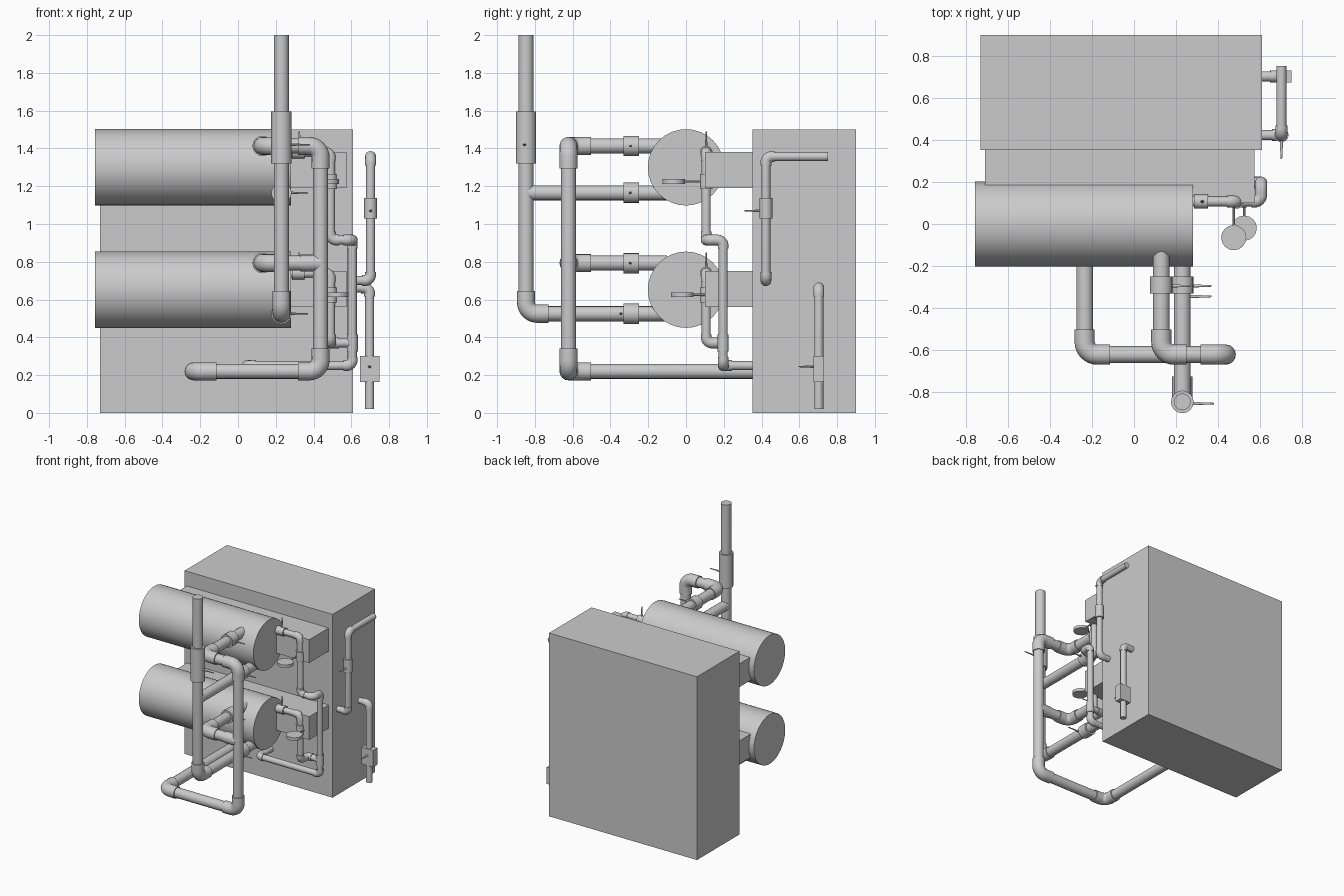
import bpy, math
from mathutils import Vector as V

if "Cube" in bpy.data.objects:
    bpy.data.objects.remove(bpy.data.objects["Cube"])


def finish(name, me):
    """Link a mesh with smooth shading and sharp edges."""
    me.polygons.foreach_set("use_smooth", [True] * len(me.polygons))
    me.set_sharp_from_angle(angle=math.radians(35))
    ob = bpy.data.objects.new(name, me)
    bpy.context.collection.objects.link(ob)
    return ob


def tube(name, pts, r, res=6):
    """Capped round tube along a list of points."""
    cu = bpy.data.curves.new(name, 'CURVE')
    cu.dimensions = '3D'
    cu.bevel_depth, cu.bevel_resolution, cu.use_fill_caps = r, res, True
    sp = cu.splines.new('POLY')
    sp.points.add(len(pts) - 1)
    for p, q in zip(sp.points, pts):
        p.co = (*q, 1)
    tmp = bpy.data.objects.new(name, cu)
    bpy.context.collection.objects.link(tmp)
    me = bpy.data.meshes.new_from_object(tmp.evaluated_get(bpy.context.evaluated_depsgraph_get()))
    bpy.data.objects.remove(tmp)
    return finish(name, me)


def arc(p, u, v, b, n=8):
    """Rounded corner at p between unit directions u and v, bend radius b."""
    c = p + (u + v) * b
    return [c - v * b * math.cos(t) - u * b * math.sin(t)
            for t in (math.pi / 2 * i / n for i in range(n + 1))]


def pipe(name, pts, r, bend, arm):
    """Pipe run with a thicker elbow fitting on each corner."""
    pts = [V(p) for p in pts]
    path = [pts[0]]
    for a, p, c in zip(pts, pts[1:], pts[2:]):
        u, v = (a - p).normalized(), (c - p).normalized()
        bow = arc(p, u, v, bend)
        path += bow
        tube(name + "_elbow", [p + u * arm] + bow + [p + v * arm], r * 1.2)
    tube(name, path + [pts[-1]], r)


def box(name, lo, hi):
    bpy.ops.mesh.primitive_cube_add(size=1, location=[(a + b) / 2 for a, b in zip(lo, hi)])
    ob = bpy.context.object
    ob.name = name
    ob.scale = [b - a for a, b in zip(lo, hi)]


def lever(name, p, d, length, wide):
    """Thin tapered valve lever starting at p along d."""
    d = V(d)
    bpy.ops.mesh.primitive_cone_add(vertices=12, radius1=0.007, radius2=0.003, depth=length,
                                    location=V(p) + d * length / 2,
                                    rotation=d.to_track_quat('Z', 'Y').to_euler())
    ob = bpy.context.object
    ob.name = name
    ob.scale.x = wide


# Main cabinet and mounting blocks
box("cabinet", (-0.73, 0.352, 0), (0.61, 0.9, 1.5))
for z in (1.285, 0.655):
    box("mounting_block", (-0.71, 0.1, z - 0.095), (0.575, 0.36, z + 0.095))

# Two horizontal tanks
for z in (1.3, 0.652):
    tube("tank", [(-0.757, 0, z), (0.28, 0, z)], 0.202, 14)

# Large riser, with branches into the tanks
R = dict(r=0.04, bend=0.06, arm=0.12)
pipe("riser", [(0.23, -0.847, 2), (0.23, -0.847, 0.525), (0.23, -0.1, 0.525)], **R)
tube("riser_branch", [(0.23, -0.847, 1.165), (0.23, -0.1, 1.165)], 0.04)
tube("riser_valve", [(0.23, -0.847, 1.32), (0.23, -0.847, 1.595)], 0.054)
lever("riser_lever", (0.27, -0.855, 1.42), (1, 0, 0), 0.11, 1.2)

# Return line from the tanks to the cabinet
pipe("return_line", [(0.13, -0.1, 1.413), (0.13, -0.622, 1.413), (0.437, -0.622, 1.413),
                     (0.437, -0.622, 0.22), (-0.235, -0.622, 0.22), (-0.235, 0.38, 0.22)], **R)
pipe("return_branch", [(0.13, -0.1, 0.793), (0.13, -0.622, 0.793), (0.437, -0.622, 0.793)], **R)
tube("return_tee", [(0.33, -0.622, 0.793), (0.437, -0.622, 0.793)], 0.045)

# Valves on the four tank connections
for x, z, y in ((0.23, 1.165, -0.295), (0.23, 0.525, -0.345),
                (0.13, 1.413, -0.295), (0.13, 0.793, -0.295)):
    tube("tank_valve", [(x, -0.33, z), (x, -0.25, z)], 0.054)
    lever("tank_valve_lever", (x + 0.03, y, z), (1, 0, 0), 0.11, 1.2)

# Small drain lines at the tank ends
S = dict(r=0.024, bend=0.032, arm=0.046)
pipe("upper_drain", [(0.27, 0.107, 1.38), (0.49, 0.107, 1.38), (0.49, 0.107, 0.915),
                     (0.605, 0.107, 0.915), (0.605, 0.197, 0.915), (0.605, 0.197, 0.25),
                     (0.05, 0.197, 0.25), (0.05, 0.37, 0.25)], **S)
pipe("lower_drain", [(0.27, 0.107, 0.74), (0.49, 0.107, 0.74), (0.49, 0.107, 0.37),
                     (0.49, 0.197, 0.37), (0.605, 0.197, 0.37)], **S)
tube("drain_tee", [(0.605, 0.197, 0.325), (0.605, 0.197, 0.415)], 0.029)
for z, gz, gx, gy in ((1.38, 1.225, 0.475, -0.065), (0.74, 0.625, 0.525, -0.02)):
    tube("drain_valve", [(0.285, 0.107, z), (0.352, 0.107, z)], 0.034)
    lever("drain_lever", (0.325, 0.107, z + 0.02), (0, 0, 1), 0.09, 1.2)
    tube("wheel_valve", [(0.49, 0.107, gz - 0.04), (0.49, 0.107, gz + 0.04)], 0.034)
    tube("wheel_stem", [(gx, 0.107, gz), (gx, gy, gz)], 0.006, 2)
    tube("hand_wheel", [(gx, gy, gz - 0.012), (gx, gy, gz + 0.012)], 0.06)

# Cabinet side pipes: upper vent and lower drain
pipe("side_vent", [(0.6, 0.423, 0.7), (0.702, 0.423, 0.7), (0.702, 0.423, 1.357),
                   (0.702, 0.752, 1.357)], **S)
tube("side_vent_valve", [(0.702, 0.423, 1.03), (0.702, 0.423, 1.138)], 0.034)
lever("side_vent_lever", (0.702, 0.4, 1.07), (0, -1, 0), 0.09, 1.2)
pipe("side_drain", [(0.6, 0.703, 0.662), (0.697, 0.703, 0.662), (0.697, 0.703, 0.02)], **S)
box("side_drain_valve", (0.647, 0.675, 0.163), (0.75, 0.731, 0.3))
lever("side_drain_lever", (0.697, 0.68, 0.245), (0, -1, 0), 0.085, 1.2)
